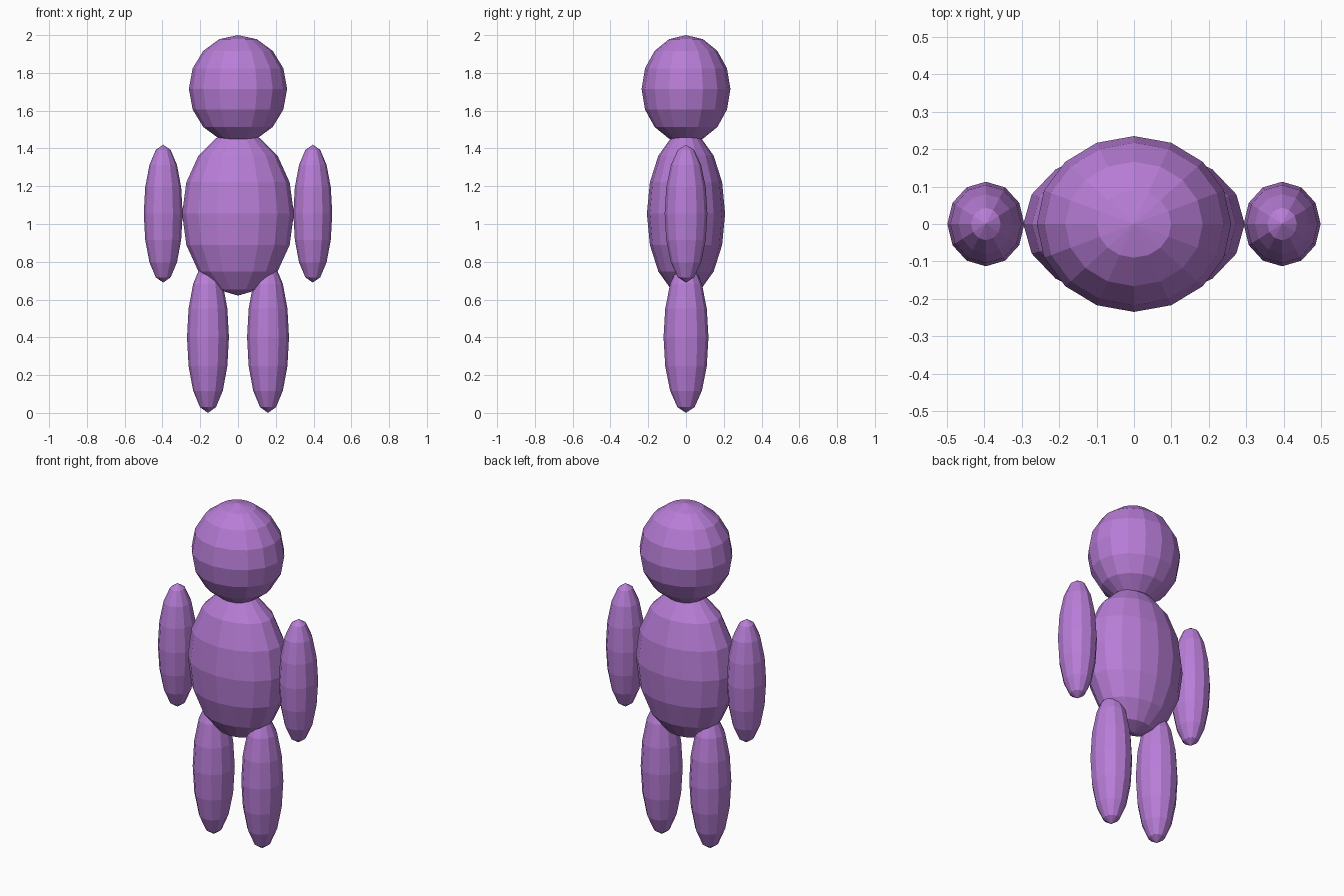
import bpy

if "Cube" in bpy.data.objects:
    bpy.data.objects.remove(bpy.data.objects["Cube"])

purple = bpy.data.materials.new("soft purple")
purple.diffuse_color = (0.48, 0.205, 0.68, 1.0)
purple.use_nodes = True
purple.node_tree.nodes["Principled BSDF"].inputs["Base Color"].default_value = purple.diffuse_color


def ellipsoid(name, center, radii, segments):
    """Flat-faced low-poly ellipsoid."""
    bpy.ops.mesh.primitive_uv_sphere_add(segments=segments, ring_count=8, radius=1, location=center)
    ob = bpy.context.object
    ob.name = name
    ob.scale = radii
    bpy.ops.object.transform_apply(location=False, rotation=False, scale=True)
    ob.data.materials.append(purple)
    return ob


# Head and body
ellipsoid("head", (0, 0, 1.715), (0.26, 0.235, 0.285), 16)
ellipsoid("torso", (0, 0, 1.055), (0.296, 0.207, 0.434), 16)

# Arms and legs, one pair per side
for side, sx in (("left", -1), ("right", 1)):
    ellipsoid(side + "_arm", (sx * 0.396, 0, 1.055), (0.103, 0.113, 0.365), 12)
    ellipsoid(side + "_leg", (sx * 0.159, 0, 0.4), (0.111, 0.119, 0.4), 12)
